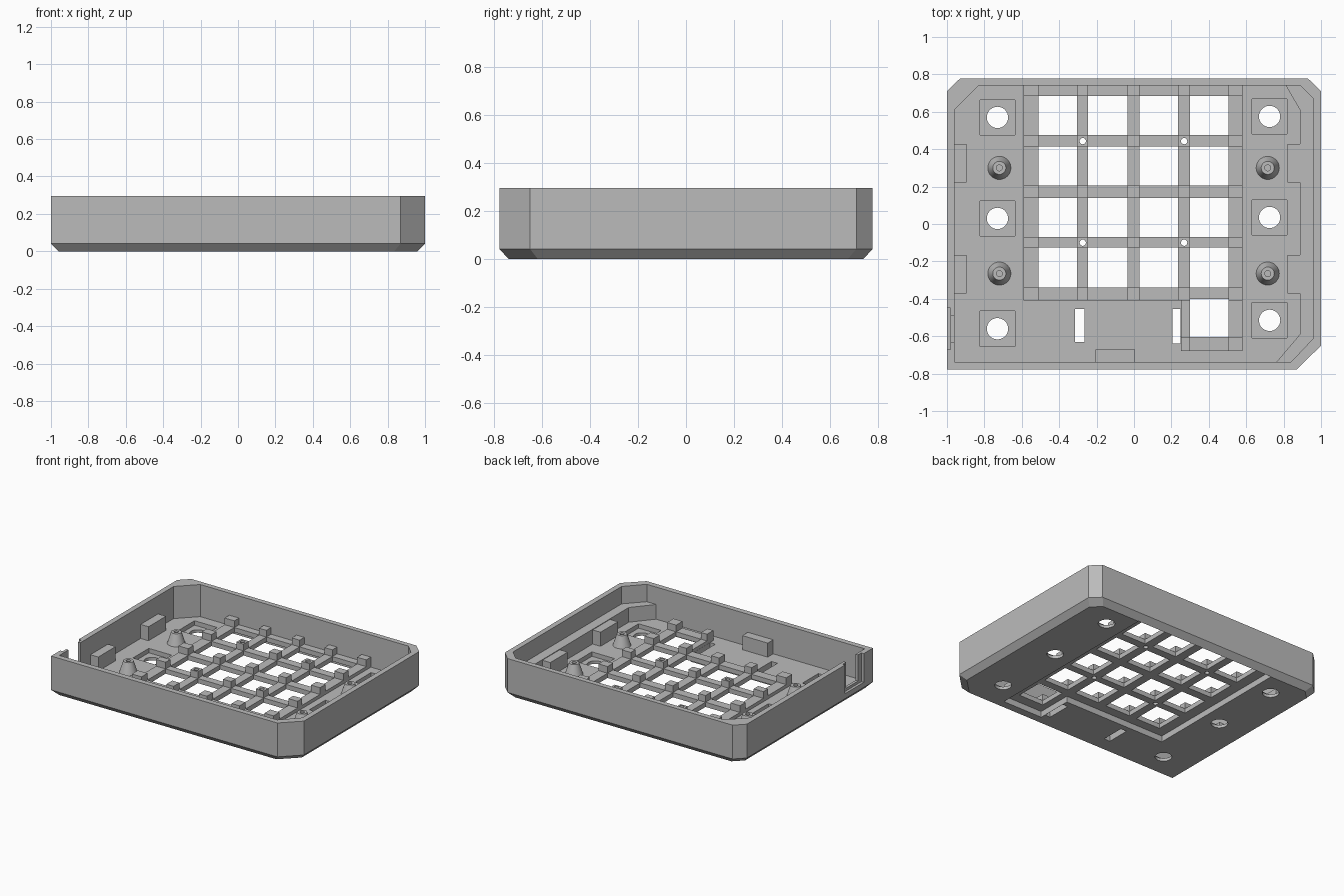
import bpy, bmesh, math

if "Cube" in bpy.data.objects:
    bpy.data.objects.remove(bpy.data.objects["Cube"], do_unlink=True)

FLOOR, TOP, BEVEL = 0.055, 0.295, 0.042
PLATE_LOW, PLATE_TOP, BLOCK_TOP, RIM_TOP = 0.045, 0.08, 0.13, 0.16

grey = bpy.data.materials.new("plain grey")
grey.use_nodes = True
grey.diffuse_color = (0.5, 0.5, 0.5, 1)
grey.node_tree.nodes["Principled BSDF"].inputs["Base Color"].default_value = (0.5, 0.5, 0.5, 1)


def loft(bm, rings):
    """Closed solid through rings of equal point count."""
    loops = [[bm.verts.new(p) for p in ring] for ring in rings]
    for a, b in zip(loops, loops[1:]):
        for i in range(len(a)):
            j = (i + 1) % len(a)
            bm.faces.new((a[i], a[j], b[j], b[i]))
    bm.faces.new(loops[0][::-1])
    bm.faces.new(loops[-1])


def at(points, z, sx=1, sy=1):
    return [(x * sx, y * sy, z) for x, y in points]


def prism(bm, points, z0, z1):
    loft(bm, [at(points, z0), at(points, z1)])


def box(bm, x0, x1, y0, y1, z0, z1):
    prism(bm, [(x0, y0), (x1, y0), (x1, y1), (x0, y1)], z0, z1)


def circle(x, y, r, n=32):
    return [(x + r * math.cos(2 * math.pi * i / n), y + r * math.sin(2 * math.pi * i / n))
            for i in range(n)]


def finish(name, bm):
    bmesh.ops.recalc_face_normals(bm, faces=bm.faces)
    mesh = bpy.data.meshes.new(name)
    bm.to_mesh(mesh)
    bm.free()
    ob = bpy.data.objects.new(name, mesh)
    bpy.context.collection.objects.link(ob)
    mesh.materials.append(grey)
    return ob


def cut(ob, bm):
    cutter = finish("cutter", bm)
    cutter.hide_render = True
    mod = ob.modifiers.new("cut", "BOOLEAN")
    mod.operation, mod.solver, mod.object = "DIFFERENCE", "EXACT", cutter
    bpy.context.view_layer.objects.active = ob
    bpy.ops.object.modifier_apply(modifier=mod.name)
    bpy.data.objects.remove(cutter, do_unlink=True)


# Tray with chamfered corners and a bevelled underside
outer = [(-1, -0.778), (0.87, -0.778), (1, -0.65), (1, 0.71),
         (0.93, 0.778), (-0.93, 0.778), (-1, 0.71)]
inner = [(-0.96, -0.737), (0.84, -0.737), (0.96, -0.61), (0.96, 0.67),
         (0.89, 0.74), (-0.83, 0.74), (-0.96, 0.61)]
bm = bmesh.new()
loft(bm, [at(outer, 0, 0.96, 0.95), at(outer, BEVEL), at(outer, TOP),
          at(inner, TOP), at(inner, FLOOR)])
tray = finish("tray", bm)

# Opening for the key grid, the square pockets and the stepped cable notch
grid_outline = [(-0.59, -0.41), (0.25, -0.41), (0.25, -0.68), (0.58, -0.68),
                (0.58, 0.74), (-0.59, 0.74)]
holes = [(-0.73, 0.57), (-0.73, 0.03), (-0.73, -0.56),
         (0.725, 0.575), (0.725, 0.035), (0.725, -0.515)]
bm = bmesh.new()
prism(bm, grid_outline, -0.1, 0.07)
for x, y in holes:
    box(bm, x - 0.094, x + 0.094, y - 0.094, y + 0.094, 0.022, 0.2)
box(bm, -1.1, -0.98, -0.67, -0.45, 0.08, 0.4)
cut(tray, bm)

# Round floor holes, two slots and the inner part of the notch
bm = bmesh.new()
for x, y in holes:
    prism(bm, circle(x, y, 0.057), -0.1, 0.1)
box(bm, -0.315, -0.265, -0.63, -0.455, -0.1, 0.1)
box(bm, 0.205, 0.249, -0.64, -0.455, -0.1, 0.1)
box(bm, -1.05, -0.9, -0.63, -0.49, 0.1, 0.4)
cut(tray, bm)

# Key plate with square switch openings
cols = [(-0.59, -0.51), (-0.305, -0.245), (-0.035, 0.03), (0.235, 0.30), (0.505, 0.58)]
rows = [(-0.41, -0.34), (-0.125, -0.07), (0.14, 0.205), (0.415, 0.475), (0.685, 0.74)]
bm = bmesh.new()
prism(bm, grid_outline, PLATE_LOW, PLATE_TOP)
plate = finish("key_plate", bm)
bm = bmesh.new()
for a, b in zip(cols, cols[1:]):
    for c, d in zip(rows, rows[1:]):
        box(bm, a[1], b[0], c[1], d[0], 0, 0.2)
box(bm, 0.30, 0.505, -0.605, -0.40, 0, 0.2)
cut(plate, bm)

# Raised blocks where the bars cross
bm = bmesh.new()
for c in cols:
    for r in rows:
        box(bm, *c, *r, PLATE_TOP, BLOCK_TOP)
for c in ((0.25, 0.30), (0.505, 0.58)):
    box(bm, *c, -0.68, -0.605, PLATE_TOP, BLOCK_TOP)
blocks = finish("crossing_blocks", bm)

# Small pin holes through four crossings
for ob in (plate, blocks):
    bm = bmesh.new()
    for x in (-0.274, 0.268):
        for y in (0.443, -0.1):
            prism(bm, circle(x, y, 0.017, 16), 0, 0.3)
    cut(ob, bm)

# Tapered screw bosses with blind holes
for side, x in (("right", -0.72), ("left", 0.715)):
    for end, y in (("back", 0.3), ("front", -0.265)):
        bm = bmesh.new()
        loft(bm, [at(circle(x, y, r), z) for r, z in
                  ((0.065, FLOOR - 0.01), (0.035, 0.14), (0.016, 0.14), (0.016, 0.07))])
        boss = finish(f"screw_boss_{end}_{side}", bm)
        bpy.ops.object.select_all(action="DESELECT")
        boss.select_set(True)
        bpy.context.view_layer.objects.active = boss
        bpy.ops.object.shade_smooth_by_angle(angle=math.radians(35))

# Ledge along the left wall, following its chamfered corners
bm = bmesh.new()
prism(bm, [(0.76, -0.74), (0.84, -0.74), (0.963, -0.61), (0.963, 0.67), (0.89, 0.743),
           (0.81, 0.743), (0.887, 0.61), (0.887, -0.59)], FLOOR - 0.005, RIM_TOP + 0.005)
finish("side_ledge", bm)

# Support blocks against the walls
bm = bmesh.new()
for y in (0.325, -0.268):
    for x0, x1 in ((-0.965, -0.895), (0.822, 0.89)):
        box(bm, x0, x1, y - 0.103, y + 0.103, FLOOR - 0.005, RIM_TOP)
box(bm, -0.205, 0.005, -0.74, -0.672, FLOOR - 0.005, RIM_TOP)
finish("wall_support_blocks", bm)
